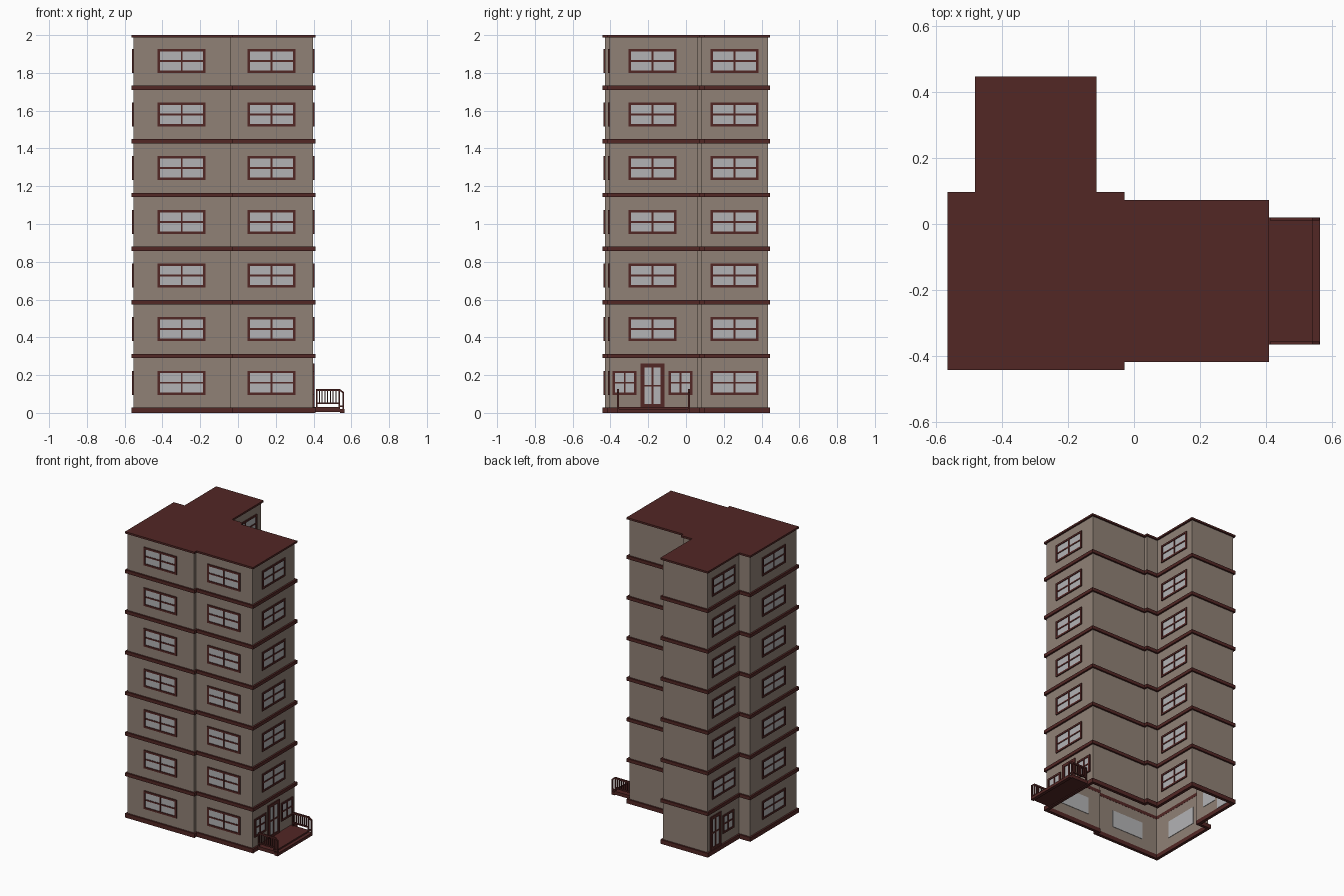
import bpy, bmesh
from mathutils import Matrix, Vector

if "Cube" in bpy.data.objects:
    bpy.data.objects.remove(bpy.data.objects["Cube"])


def material(name, rgb):
    m = bpy.data.materials.new(name)
    m.diffuse_color = (*rgb, 1)
    m.use_nodes = True
    m.node_tree.nodes["Principled BSDF"].inputs["Base Color"].default_value = m.diffuse_color
    return m


WALL = material("wall_paint", (0.28, 0.22, 0.18))
TRIM = material("trim_paint", (0.085, 0.02, 0.018))
GLASS = material("glass", (0.45, 0.45, 0.46))
FLOORS, STEP = 7, 0.284


def finish(bm, name, mat):
    bmesh.ops.recalc_face_normals(bm, faces=bm.faces)
    me = bpy.data.meshes.new(name)
    bm.to_mesh(me)
    bm.free()
    me.materials.append(mat)
    ob = bpy.data.objects.new(name, me)
    bpy.context.collection.objects.link(ob)
    return ob


def box(bm, lo, hi):
    lo, hi = Vector(lo), Vector(hi)
    size = Vector([abs(c) for c in hi - lo])
    bmesh.ops.create_cube(bm, size=1, matrix=Matrix.Translation((lo + hi) / 2) @ Matrix.Diagonal((*size, 1)))


def outline(d):
    # building footprint grown outwards by d
    return [(-.553-d, -.43-d), (-.04+d, -.43-d), (-.04+d, -.406-d), (.397+d, -.406-d),
            (.397+d, .06+d), (-.04+d, .06+d), (-.04+d, .085+d), (-.126+d, .085+d),
            (-.126+d, .434+d), (-.469-d, .434+d), (-.469-d, .085+d), (-.553-d, .085+d)]


def ring(bm, d_out, d_in, z0, z1):
    # hollow wall or band following the footprint
    loops = [[bm.verts.new((x, y, z)) for x, y in outline(d)]
             for d, z in ((d_out, z0), (d_out, z1), (d_in, z1), (d_in, z0))]
    n = len(loops[0])
    for a in range(4):
        p, q = loops[a], loops[(a + 1) % 4]
        for i in range(n):
            j = (i + 1) % n
            bm.faces.new((p[i], p[j], q[j], q[i]))


# Outer walls, open underneath
bm = bmesh.new()
ring(bm, 0, -0.008, 0.004, 1.995)
finish(bm, "walls", WALL)

# Bands between floors
bm = bmesh.new()
ring(bm, 0.012, -0.009, 0, 0.029)
for k in range(1, FLOORS):
    z = k * STEP + 0.006
    ring(bm, 0.012, -0.009, z, z + 0.023)
finish(bm, "floor_bands", TRIM)

# Flat roof
bm = bmesh.new()
f = bm.faces.new([bm.verts.new((x, y, 1.987)) for x, y in outline(0.012)])
r = bmesh.ops.extrude_face_region(bm, geom=[f])
bmesh.ops.translate(bm, vec=(0, 0, 0.013), verts=[v for v in r["geom"] if isinstance(v, bmesh.types.BMVert)])
finish(bm, "roof", TRIM)

frames, panes = bmesh.new(), bmesh.new()


def window(axis, plane, sign, u0, u1, z0, z1, border=0.013):
    # axis: wall normal, plane: wall position, sign: outward direction
    def put(bm, a, b, c, d, back, front):
        p, q = plane + sign * back, plane + sign * front
        if axis == 'x':
            box(bm, (p, a, c), (q, b, d))
        else:
            box(bm, (a, p, c), (b, q, d))
    put(panes, u0 + .003, u1 - .003, z0 + .003, z1 - .003, -0.011, 0.002)
    um, zm, h = (u0 + u1) / 2, (z0 + z1) / 2, 0.005
    for a, b in ((u0, u0 + border), (u1 - border, u1)):
        put(frames, a, b, z0, z1, -0.004, 0.007)
    for c, d in ((z0, z0 + border), (z1 - border, z1)):
        put(frames, u0 + border, u1 - border, c, d, -0.004, 0.007)
    put(frames, um - h, um + h, z0 + border, z1 - border, -0.004, 0.006)
    put(frames, u0 + border, u1 - border, zm - h, zm + h, -0.004, 0.005)


# Windows on every floor
for k in range(FLOORS):
    z = k * STEP + 0.096
    zz = (z, z + 0.127)
    window('y', -.43, -1, -.425, -.171, *zz)
    window('y', -.406, -1, .05, .304, *zz)
    window('x', -.126, 1, .13, .384, *zz)
    window('x', -.553, -1, -.304, -.05, *zz)
    if k:
        window('x', .397, 1, -.304, -.05, *zz)
        window('x', -.469, -1, .13, .384, *zz)

# Ground floor entrances with small windows beside the doors
window('x', .397, 1, -.388, -.261, .096, .223)
window('x', .397, 1, -.092, .035, .096, .223)
window('x', .397, 1, -.24, -.113, .025, .262, 0.021)
window('x', -.469, -1, .285, .405, .025, .262, 0.021)
window('x', -.469, -1, .145, .268, .096, .223)
finish(frames, "window_and_door_frames", TRIM)
finish(panes, "window_panes", GLASS)

# Porch deck with a lower step
bm = bmesh.new()
box(bm, (.40, -.365, .006), (.54, .02, .03))
box(bm, (.54, -.365, 0), (.563, .02, .02))
finish(bm, "porch_deck", TRIM)

# Porch railings at both ends
bm = bmesh.new()
for y in (-.365, .01):
    y1 = y + 0.01
    box(bm, (.412, y, .115), (.54, y1, .126))
    box(bm, (.412, y, .048), (.54, y1, .056))
    for x in (.412, .532):
        box(bm, (x, y, .028), (x + .008, y1, .12))
    for i in range(7):
        x = .428 + i * .0145
        box(bm, (x, y + .002, .05), (x + .006, y1 - .002, .12))
    box(bm, (.554, y, .01), (.562, y1, .108))
    # sloping handrail down to the end post
    vs = [[bm.verts.new((px, yy, pz)) for px, pz in ((.54, .115), (.562, .098), (.562, .109), (.54, .126))]
          for yy in (y, y1)]
    bm.faces.new(vs[0])
    bm.faces.new(vs[1][::-1])
    for i in range(4):
        j = (i + 1) % 4
        bm.faces.new((vs[0][j], vs[0][i], vs[1][i], vs[1][j]))
    box(bm, (.54, y, .03), (.556, y1, .04))
finish(bm, "porch_railings", TRIM)
